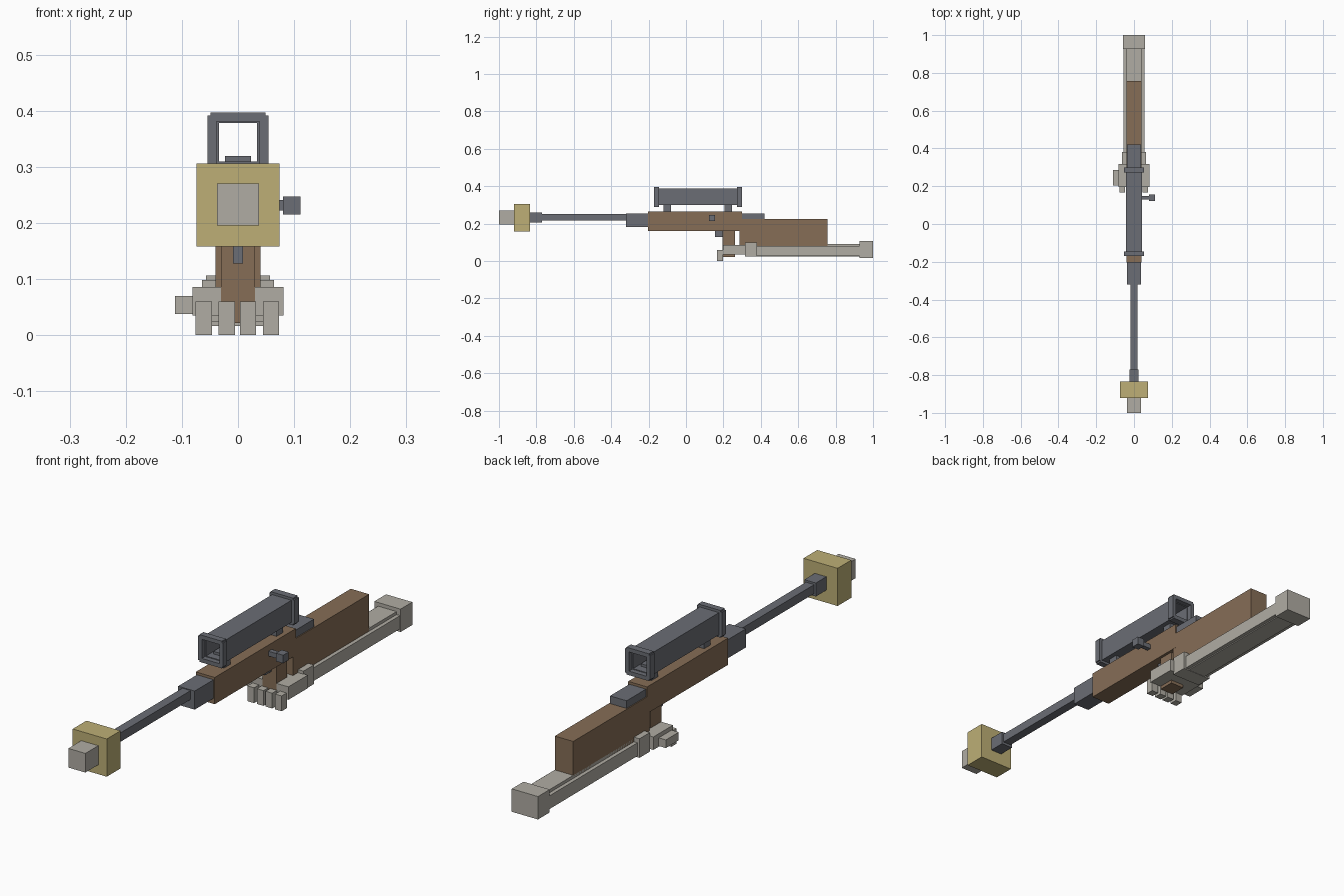
import bpy
import bmesh

if "Cube" in bpy.data.objects:
    bpy.data.objects.remove(bpy.data.objects["Cube"])


def material(name, rgb):
    m = bpy.data.materials.new(name)
    m.diffuse_color = (*rgb, 1.0)
    m.use_nodes = True
    m.node_tree.nodes["Principled BSDF"].inputs["Base Color"].default_value = m.diffuse_color
    return m


WOOD = material("brown wood", (0.24, 0.155, 0.094))
METAL = material("dark metal", (0.147, 0.155, 0.178))
GREY = material("pale grey", (0.434, 0.415, 0.368))
YELLOW = material("dull yellow", (0.51, 0.43, 0.18))


def boxes(name, mat, *spans):
    """One object from axis-aligned boxes, each (x0, x1, y0, y1, z0, z1)."""
    bm = bmesh.new()
    for x0, x1, y0, y1, z0, z1 in spans:
        for v in bmesh.ops.create_cube(bm, size=1)["verts"]:
            v.co = (x1 if v.co.x > 0 else x0,
                    y1 if v.co.y > 0 else y0,
                    z1 if v.co.z > 0 else z0)
    me = bpy.data.meshes.new(name)
    bm.to_mesh(me)
    bm.free()
    me.materials.append(mat)
    ob = bpy.data.objects.new(name, me)
    bpy.context.collection.objects.link(ob)
    return ob


def block(name, mat, half, y0, y1, z0, z1):
    """Box centred on x = 0."""
    return boxes(name, mat, (-half, half, y0, y1, z0, z1))


def frame(name, mat, half, inner, y0, y1, z, top_half=None, drop=0.0):
    """Open rectangular tube; z = outer bottom, inner bottom, inner top, outer top."""
    t = top_half or half
    return boxes(name, mat,
                 (-half, -inner, y0, y1, z[0] + drop, z[3] - drop),
                 (inner, half, y0, y1, z[0] + drop, z[3] - drop),
                 (-t, t, y0, y1, z[2], z[3]),
                 (-t, t, y0, y1, z[0], z[1]))


# Muzzle and barrel
block("muzzle_tip", GREY, 0.037, -1.0, -0.92, 0.195, 0.27)
block("muzzle_block", YELLOW, 0.074, -0.92, -0.835, 0.158, 0.306)
block("muzzle_collar", METAL, 0.025, -0.835, -0.77, 0.207, 0.26)
block("barrel", METAL, 0.018, -0.77, -0.32, 0.217, 0.252)
block("barrel_base", METAL, 0.036, -0.32, -0.2, 0.182, 0.255)

# Body and stock
block("receiver", WOOD, 0.041, -0.203, 0.3, 0.16, 0.265)
block("stock", WOOD, 0.04, 0.285, 0.757, 0.08, 0.225)
block("grip", WOOD, 0.03, 0.195, 0.262, 0.022, 0.17)
block("trigger", METAL, 0.009, 0.155, 0.195, 0.128, 0.165)
block("rear_cover", METAL, 0.036, 0.29, 0.42, 0.22, 0.255)

# Bolt handle on the right side
boxes("bolt_handle", METAL, (0.035, 0.085, 0.13, 0.149, 0.222, 0.241),
      (0.08, 0.111, 0.122, 0.156, 0.215, 0.247))

# Scope: hollow square tube, flared end frames and mounts
frame("scope_tube", METAL, 0.042, 0.034, -0.15, 0.28, (0.3, 0.309, 0.378, 0.387))
for end, y0, y1 in (("front", -0.17, -0.145), ("rear", 0.272, 0.3)):
    frame(f"scope_{end}_frame", METAL, 0.054, 0.038, y0, y1,
          (0.29, 0.306, 0.381, 0.397), top_half=0.049, drop=0.006)
for end, y0 in (("front", -0.12), ("rear", 0.207)):
    block(f"scope_{end}_mount", METAL, 0.023, y0, y0 + 0.04, 0.26, 0.319)

# Hand around the grip
block("palm", GREY, 0.081, 0.197, 0.318, 0.035, 0.086)
boxes("thumb", GREY, (-0.112, -0.08, 0.205, 0.285, 0.038, 0.07))
boxes("fingers", GREY, *[(x - 0.0145, x + 0.0145, 0.166, 0.198, 0.002, 0.06)
                         for x in (-0.061, -0.02, 0.018, 0.059)])

# Forearm, stepped top and bottom, with cuff and elbow
block("cuff", GREY, 0.064, 0.315, 0.38, 0.023, 0.098)
boxes("forearm", GREY, (-0.055, 0.055, 0.37, 0.935, 0.028, 0.08),
      (-0.04, 0.04, 0.37, 0.935, 0.024, 0.092))
block("elbow", GREY, 0.057, 0.927, 1.0, 0.016, 0.106)

# Rest the fingertips exactly on the ground plane
for v in bpy.data.objects["fingers"].data.vertices:
    if v.co.z < 0.01:
        v.co.z = 0.0
